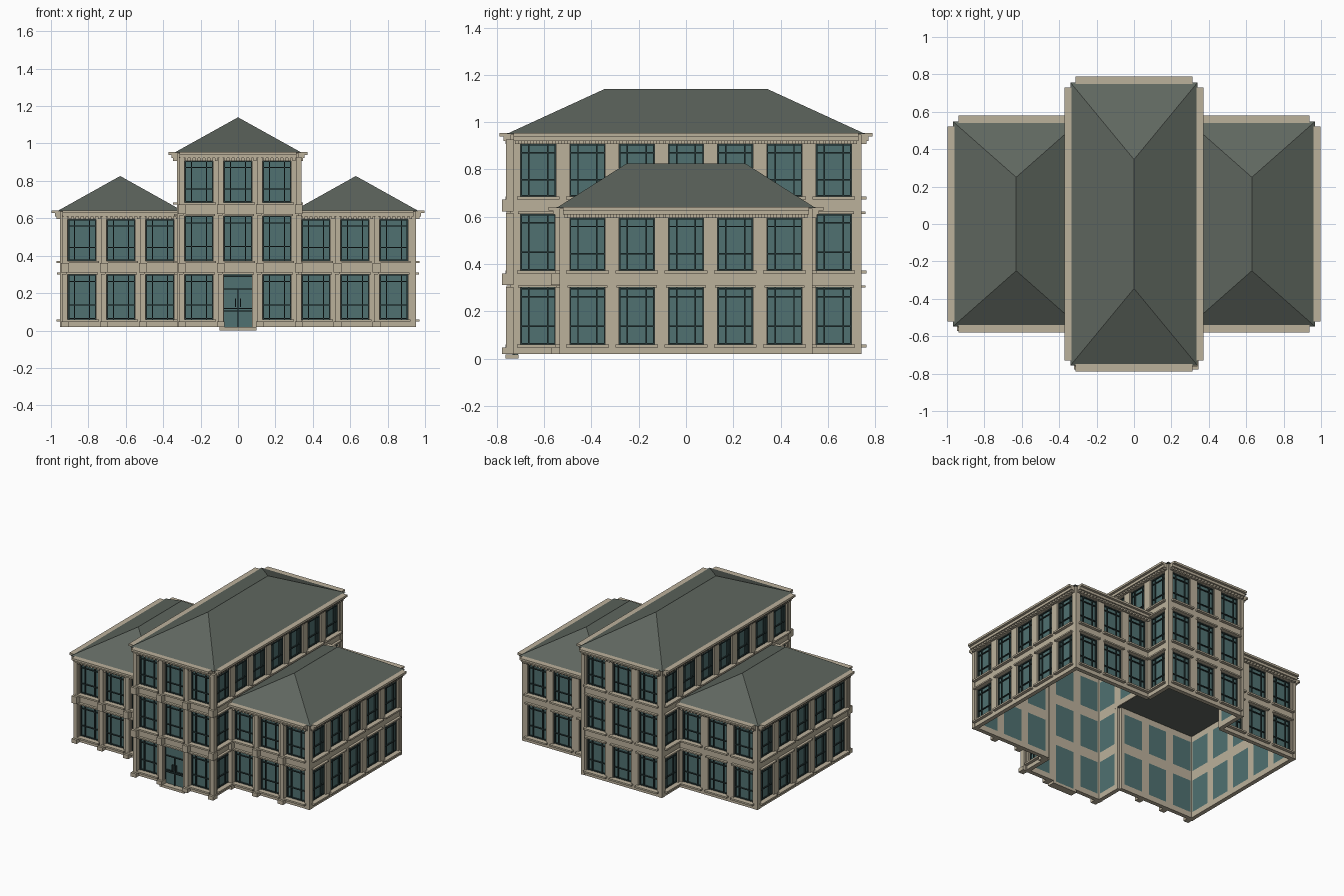
import bpy, bmesh
from math import pi
from mathutils import Matrix, Vector

if "Cube" in bpy.data.objects:
    bpy.data.objects.remove(bpy.data.objects["Cube"])

BAY, FLOOR, BASE = 0.2083, 0.3125, 0.02
CX, CY = 1.5 * BAY, 3.5 * BAY        # half size of central block
WX, WY = 4.5 * BAY, 2.5 * BAY        # outer faces of the wings
WC = 3 * BAY                         # wing centre


def material(name, rgb):
    m = bpy.data.materials.new(name)
    m.diffuse_color = (*rgb, 1)
    m.use_nodes = True
    m.node_tree.nodes["Principled BSDF"].inputs["Base Color"].default_value = m.diffuse_color
    return m


STONE = material("stone", (0.50, 0.44, 0.33))
GLASS = material("glass", (0.08, 0.165, 0.165))
FRAME = material("frame", (0.02, 0.04, 0.04))
ROOF = material("slate", (0.115, 0.135, 0.115))
mats = {"walls": STONE, "sills": STONE, "cornices": STONE, "dentils": STONE,
        "pilasters": STONE, "corner_posts": STONE, "window_glass": GLASS,
        "window_bars": FRAME, "door_glass": GLASS, "door_bars": FRAME,
        "door_step": STONE}
parts = {k: bmesh.new() for k in mats}


def box(part, M, u, d, z):
    """Box spanning u (along wall), d (outward from wall), z (height)."""
    c = Vector(((u[0] + u[1]) / 2, -(d[0] + d[1]) / 2, (z[0] + z[1]) / 2))
    s = (u[1] - u[0], d[1] - d[0], z[1] - z[0], 1)
    bmesh.ops.create_cube(parts[part], size=1,
                          matrix=M @ Matrix.Translation(c) @ Matrix.Diagonal(s))


def window(M, x, z0, z1):
    w = 0.075
    box("window_glass", M, (x - w, x + w), (-0.018, -0.01), (z0, z1))
    for a in (-w + 0.003, -0.04, 0.04, w - 0.003):
        box("window_bars", M, (x + a - 0.003, x + a + 0.003), (-0.01, 0), (z0, z1))
    h = z1 - z0
    for f in (0.015, 0.32, 0.84, 0.985):
        box("window_bars", M, (x - w, x + w), (-0.01, -0.001),
            (z0 + f * h - 0.003, z0 + f * h + 0.003))


def door(M, x):
    box("door_glass", M, (x - 0.08, x + 0.08), (-0.018, -0.006), (0.01, 0.3))
    for a in (-0.077, 0, 0.077):
        box("door_bars", M, (x + a - 0.003, x + a + 0.003), (-0.006, 0.004),
            (0.01, 0.22 if a == 0 else 0.3))
    for z in (0.105, 0.118, 0.222, 0.29):
        box("door_bars", M, (x - 0.08, x + 0.08), (-0.006, 0.003), (z - 0.003, z + 0.003))
    for a in (-0.014, 0.014):        # pull handles
        box("door_bars", M, (x + a - 0.002, x + a + 0.002), (0, 0.015), (0.125, 0.17))
    box("door_step", M, (x - 0.1, x + 0.1), (-0.02, 0.035), (0, 0.018))


def wall(cx, cy, angle, bays, floor, top=False, front=False, entrance=False):
    M = Matrix.Translation((cx, cy, 0)) @ Matrix.Rotation(angle, 4, 'Z')
    zb = BASE + floor * FLOOR
    zt = zb + FLOOR
    L = bays * BAY / 2
    w0, w1 = zb + 0.04, zb + (0.262 if top else 0.28)
    D = (-0.018, 0.012)
    # bays
    for i in range(bays):
        x = -L + (i + 0.5) * BAY
        is_door = entrance and i == bays // 2
        box("walls", M, (x - BAY / 2, x - 0.075), D, (zb, zt - 0.01))
        box("walls", M, (x + 0.075, x + BAY / 2), D, (zb, zt - 0.01))
        box("walls", M, (x - 0.075, x + 0.075), D, (w1, zt - 0.01))
        if is_door:
            door(M, x)
        else:
            box("walls", M, (x - 0.075, x + 0.075), D, (zb, w0))
            box("sills", M, (x - 0.09, x + 0.09), (0.0, 0.034), (w0 - 0.012, w0))
            window(M, x, w0, w1)
        if not top:
            box("sills", M, (x - 0.085, x + 0.085), (0.0, 0.03), (w1, w1 + 0.01))
            box("walls", M, (x - BAY / 2, x + BAY / 2), D, (zt - 0.01, zt))
    # stepped cornice with dentils
    if top:
        for d, a, b in ((0.02, -0.05, -0.036), (0.042, -0.036, -0.018), (0.06, -0.018, -0.003)):
            box("cornices", M, (-L, L), (-0.018, d), (zt + a, zt + b))
        n = bays * 8
        for i in range(n):
            x = -L + (i + 0.5) * 2 * L / n
            box("dentils", M, (x - 0.007, x + 0.007), (0.01, 0.034), (zt - 0.05, zt - 0.036))
    # front pilasters with base and capital blocks
    if front:
        for i in range(bays + (abs(cx) < 0.1)):
            x = -L + i * BAY + 0.012
            box("pilasters", M, (x - 0.015, x + 0.015), (0, 0.033), (zb, zt - 0.03))
            box("pilasters", M, (x - 0.021, x + 0.021), (0, 0.05), (zb, zb + 0.028))
            if not top:
                box("pilasters", M, (x - 0.021, x + 0.021), (0, 0.05), (zt - 0.022, zt))


# Central block
for f in range(3):
    wall(0, -CY, 0, 3, f, f == 2, True, f == 0)
    wall(0, CY, pi, 3, f, f == 2)
for s in (-1, 1):
    wall(s * CX, 0, s * pi / 2, 7, 2, True)
    for e in (-1, 1):
        for f in range(2):
            wall(s * CX, e * 3 * BAY, s * pi / 2, 1, f)

# Wings
for s in (-1, 1):
    for f in range(2):
        wall(s * WX, 0, s * pi / 2, 5, f, f == 1)
        wall(s * WC, -WY, 0, 3, f, f == 1, True)
        wall(s * WC, WY, pi, 3, f, f == 1)

# Corner posts
for sx in (-1, 1):
    for sy in (-1, 1):
        for hx, hy, n in ((CX, CY, 3), (WX, WY, 2)):
            M = Matrix.Translation((sx * hx, sy * hy, 0))
            box("corner_posts", M, (-0.014, 0.014), (-0.014, 0.014),
                (BASE, BASE + n * FLOOR - 0.01))

for name, bm in parts.items():
    me = bpy.data.meshes.new(name)
    bm.to_mesh(me)
    bm.free()
    me.materials.append(mats[name])
    bpy.context.collection.objects.link(bpy.data.objects.new(name, me))


# Hip roofs
def hip_roof(name, cx, hx, hy, ridge, z0, z1):
    bm = bmesh.new()
    a, b, c, d = [bm.verts.new((cx + x * hx, y * hy, z0))
                  for x, y in ((-1, -1), (1, -1), (1, 1), (-1, 1))]
    f = bm.verts.new((cx, -ridge, z1))
    g = bm.verts.new((cx, ridge, z1))
    for face in ((a, b, f), (b, c, g, f), (c, d, g), (d, a, f, g), (d, c, b, a)):
        bm.faces.new(face)
    me = bpy.data.meshes.new(name)
    bm.to_mesh(me)
    bm.free()
    me.materials.append(ROOF)
    bpy.context.collection.objects.link(bpy.data.objects.new(name, me))


hip_roof("central_roof", 0, 0.34, 0.757, 0.345, 0.951, 1.14)
hip_roof("left_wing_roof", -0.63, 0.337, 0.547, 0.25, 0.638, 0.826)
hip_roof("right_wing_roof", 0.63, 0.337, 0.547, 0.25, 0.638, 0.826)
